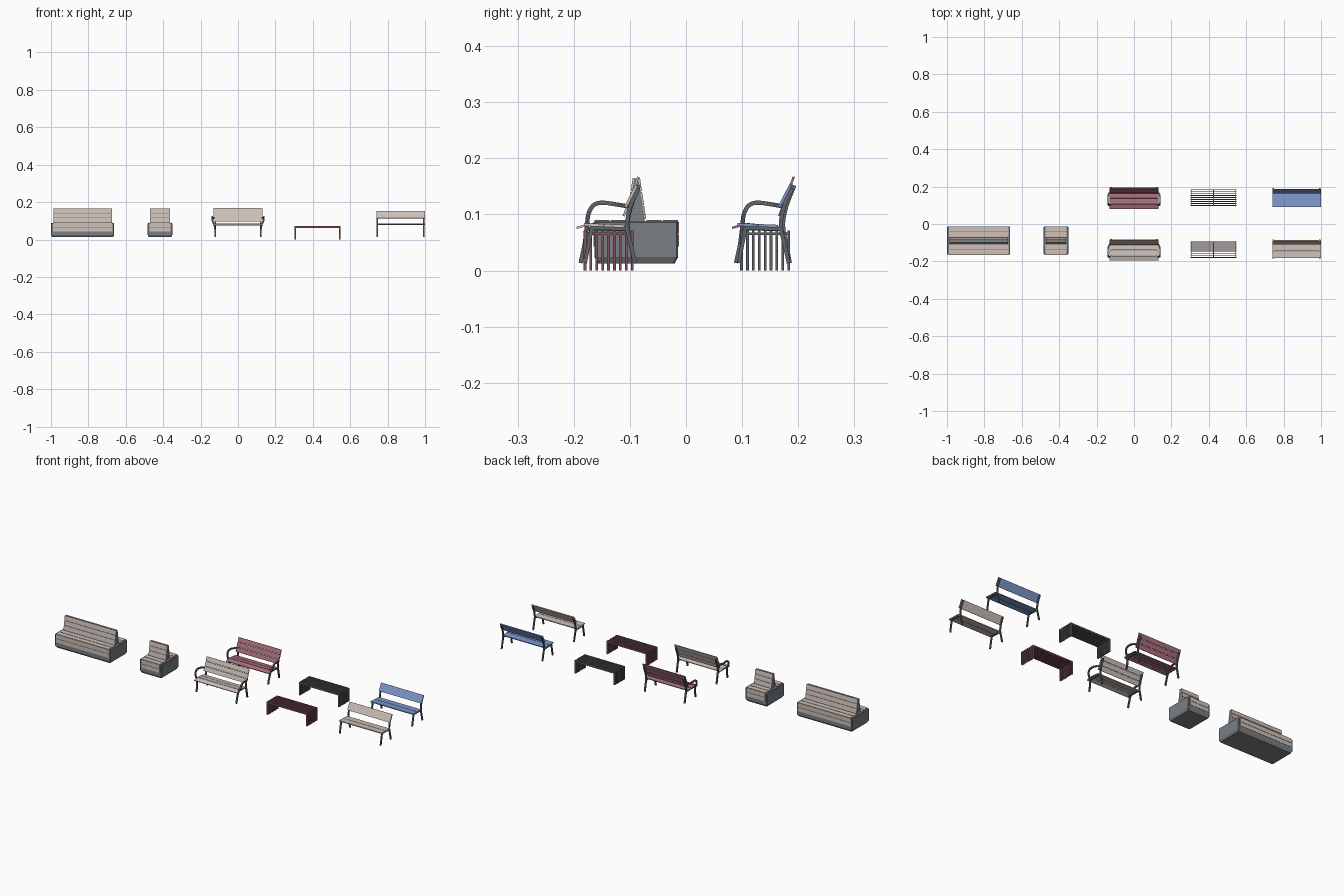
import bpy, bmesh
from mathutils import Vector

if "Cube" in bpy.data.objects:
    bpy.data.objects.remove(bpy.data.objects["Cube"])


def material(name, rgb):
    m = bpy.data.materials.new(name)
    lin = [(c / 255 / 12.92) if c < 11 else ((c / 255 + 0.055) / 1.055) ** 2.4 for c in rgb]
    m.diffuse_color = (*lin, 1)
    m.use_nodes = True
    m.node_tree.nodes["Principled BSDF"].inputs["Base Color"].default_value = m.diffuse_color
    return m


WOOD = material("pale wood", (205, 192, 184))
RED = material("red board", (170, 112, 126))
BLUE = material("blue board", (126, 154, 205))
METAL = material("dark metal", (96, 101, 106))
STONE = material("grey concrete", (122, 128, 133))
MAROON = material("maroon slat", (128, 80, 93))
CHARCOAL = material("charcoal slat", (92, 96, 101))


def finish(bm, name, mat, smooth=False):
    bmesh.ops.recalc_face_normals(bm, faces=bm.faces)
    me = bpy.data.meshes.new(name)
    bm.to_mesh(me)
    bm.free()
    me.materials.append(mat)
    ob = bpy.data.objects.new(name, me)
    bpy.context.collection.objects.link(ob)
    if smooth:
        bpy.ops.object.select_all(action='DESELECT')
        ob.select_set(True)
        bpy.context.view_layer.objects.active = ob
        bpy.ops.object.shade_smooth_by_angle(angle=0.6)
    return ob


def loft(bm, rings):
    """Skin a list of equal point rings and cap both ends."""
    vs = [[bm.verts.new(p) for p in r] for r in rings]
    n = len(vs[0])
    for a, b in zip(vs, vs[1:]):
        for i in range(n):
            bm.faces.new((a[i], a[(i + 1) % n], b[(i + 1) % n], b[i]))
    bm.faces.new(vs[0])
    bm.faces.new(vs[-1])


def box(bm, x0, x1, y0, y1, z0, z1):
    loft(bm, [[(x0, y0, z), (x1, y0, z), (x1, y1, z), (x0, y1, z)] for z in (z0, z1)])


def board(bm, x0, x1, a, b, t):
    """Plank along x whose cross-section runs from a to b (y, z), t thick."""
    d = (Vector(b) - Vector(a)).normalized()
    n = Vector((-d.y, d.x)) * t / 2
    a, b = Vector(a), Vector(b)
    prof = [a - n, b - n, b + n, a + n]
    loft(bm, [[(x, p.x, p.y) for p in prof] for x in (x0, x1)])


def boards(bm, x0, x1, a, b, count, gap, t):
    a, b = Vector(a), Vector(b)
    d = (b - a).normalized()
    w = ((b - a).length - gap * (count - 1)) / count
    for i in range(count):
        s = a + d * i * (w + gap)
        board(bm, x0, x1, s, s + d * w, t)


def bar(bm, pts, w, t, steps=5):
    """Flat bar swept along a smooth path: w wide in the yz plane, t thick in x."""
    P = [Vector(p) for p in pts]
    P = [2 * P[0] - P[1]] + P + [2 * P[-1] - P[-2]]
    path = []
    for i in range(1, len(P) - 2):
        a, b, c, d = P[i - 1:i + 3]
        for k in range(steps):
            u = k / steps
            path.append(0.5 * (2 * b + (c - a) * u + (2 * a - 5 * b + 4 * c - d) * u * u
                               + (3 * b - a - 3 * c + d) * u ** 3))
    path.append(P[-2])
    rings = []
    for i, p in enumerate(path):
        tan = path[min(i + 1, len(path) - 1)] - path[max(i - 1, 0)]
        n = Vector((0, -tan.z, tan.y)).normalized() * w / 2
        x = Vector((t / 2, 0, 0))
        rings.append([p - n - x, p - n + x, p + n + x, p + n - x])
    loft(bm, rings)


def concrete_bench(label, x0, x1):
    y0, y1, yc = -0.163, -0.014, -0.0885
    # concrete block with chamfered corners and narrowed foot
    bm = bmesh.new()
    rings = []
    for z, i in ((0.013, 0.006), (0.024, 0), (0.086, 0), (0.088, 0.002)):
        a, b, c, d, k = x0 + i, x1 - i, y0 + i, y1 - i, 0.003
        rings.append([(a + k, c, z), (b - k, c, z), (b, c + k, z), (b, d - k, z),
                      (b - k, d, z), (a + k, d, z), (a, d - k, z), (a, c + k, z)])
    loft(bm, rings)
    finish(bm, label + "_concrete_base", STONE)
    # wedge core of the double-sided back
    bm = bmesh.new()
    prof = [(yc - 0.015, 0.085), (yc + 0.015, 0.085), (yc + 0.004, 0.164), (yc - 0.004, 0.164)]
    loft(bm, [[(x, *p) for p in prof] for x in (x0 + 0.014, x1 - 0.014)])
    finish(bm, label + "_back_core", STONE)
    # timber on both sides: front face, seat and back
    bm = bmesh.new()
    xa, xb = x0 + 0.01, x1 - 0.01
    for s in (-1, 1):
        boards(bm, xa, xb, (yc + s * 0.0745, 0.043), (yc + s * 0.0745, 0.087), 2, 0.002, 0.003)
        boards(bm, xa, xb, (yc + s * 0.0745, 0.0885), (yc + s * 0.018, 0.0885), 2, 0.003, 0.003)
        boards(bm, xa + 0.003, xb - 0.003, (yc + s * 0.016, 0.092),
               (yc + s * 0.005, 0.165), 3, 0.002, 0.003)
    finish(bm, label + "_timber_boards", WOOD)


def arm_bench(label, dy, mat):
    # curved legs, armrests and back posts
    bm = bmesh.new()
    front = [(.121, -.188, .0134), (.122, -.181, .045), (.127, -.177, .075), (.137, -.174, .1),
             (.139, -.165, .116), (.139, -.15, .121), (.138, -.125, .118), (.127, -.102, .114)]
    rear = [(.121, -.092, .0134), (.121, -.098, .045), (.121, -.104, .08),
            (.121, -.099, .112), (.121, -.084, .152)]
    for s in (-1, 1):
        for path in (front, rear):
            bar(bm, [(s * x, y + dy, z) for x, y, z in path], 0.0075, 0.0075)
        bar(bm, [(s * .121, -.18 + dy, .075), (s * .121, -.104 + dy, .073)], 0.006, 0.007, 1)
    finish(bm, label + "_frame", METAL, True)
    # seat and back boards
    bm = bmesh.new()
    board(bm, -.13, .13, (-.195 + dy, .076), (-.171 + dy, .083), .004)
    boards(bm, -.13, .13, (-.169 + dy, .083), (-.112 + dy, .077), 2, .002, .004)
    boards(bm, -.13, .13, (-.111 + dy, .097), (-.085 + dy, .167), 3, .002, .004)
    finish(bm, label + "_boards", mat)


def plain_bench(label, dy, mat, frame_mat):
    # legs and back posts
    bm = bmesh.new()
    front = [(-.180, .0134), (-.174, .045), (-.168, .076)]
    rear = [(-.091, .0134), (-.098, .045), (-.105, .078), (-.100, .112), (-.085, .146)]
    for x in (.745, .993):
        for path in (front, rear):
            bar(bm, [(x, y + dy, z) for y, z in path], 0.007, 0.007)
        bar(bm, [(x, -.171 + dy, .076), (x, -.104 + dy, .074)], 0.006, 0.007, 1)
    finish(bm, label + "_frame", frame_mat, True)
    # two seat boards and one wide back board
    bm = bmesh.new()
    boards(bm, .741, 1.0, (-.182 + dy, .082), (-.11 + dy, .079), 2, .002, .005)
    board(bm, .741, 1.0, (-.108 + dy, .113), (-.088 + dy, .152), .005)
    finish(bm, label + "_boards", mat)


def slat_bench(label, dy, mat):
    # nine U-shaped slats
    bm = bmesh.new()
    x0, x1, top, d = .302, .549, .071, .009
    for i in range(9):
        y = -.180 + i * .0105 + dy
        loft(bm, [[(x0, q, 0), (x0 + d, q, 0), (x0 + d, q, top - d), (x1 - d, q, top - d),
                   (x1 - d, q, 0), (x1, q, 0), (x1, q, top), (x0, q, top)]
                  for q in (y - .0024, y + .0024)])
    finish(bm, label + "_slats", mat)
    # rods tying the slats together
    bm = bmesh.new()
    for x in (x0 + .0045, (x0 + x1) / 2, x1 - .0045):
        box(bm, x - .002, x + .002, -.179 + dy, -.097 + dy, .0635, .0675)
    finish(bm, label + "_tie_rods", mat)


concrete_bench("long_bench", -1.0, -0.662)
concrete_bench("short_bench", -0.483, -0.351)
arm_bench("front_arm_bench", 0, WOOD)
arm_bench("rear_arm_bench", 0.277, RED)
slat_bench("front_slat_bench", 0, MAROON)
slat_bench("rear_slat_bench", 0.279, CHARCOAL)
plain_bench("front_plain_bench", 0, WOOD, METAL)
plain_bench("rear_plain_bench", 0.274, BLUE, METAL)
